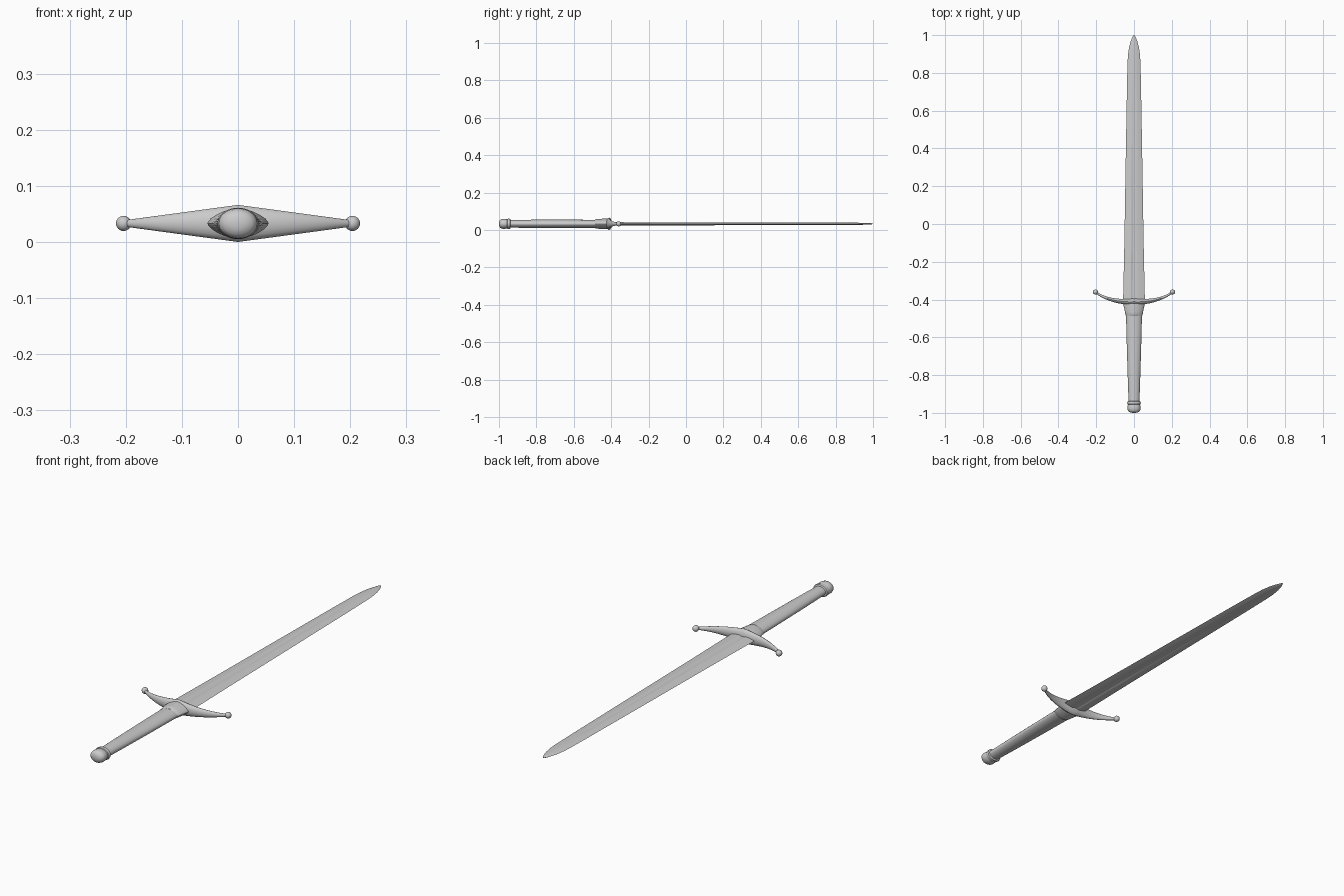
import bpy, bmesh, math

if "Cube" in bpy.data.objects:
    bpy.data.objects.remove(bpy.data.objects["Cube"])

CZ = 0.033  # height of the sword's long axis


def loft(name, rings, angle=35):
    """Skin a list of equal-length point rings and cap both ends."""
    bm = bmesh.new()
    vs = [[bm.verts.new(p) for p in r] for r in rings]
    n = len(rings[0])
    for a, b in zip(vs, vs[1:]):
        for i in range(n):
            j = (i + 1) % n
            bm.faces.new((a[i], a[j], b[j], b[i]))
    bm.faces.new(vs[0])
    bm.faces.new(vs[-1])
    bmesh.ops.remove_doubles(bm, verts=bm.verts, dist=1e-6)
    bmesh.ops.recalc_face_normals(bm, faces=bm.faces)
    me = bpy.data.meshes.new(name)
    bm.to_mesh(me)
    bm.free()
    ob = bpy.data.objects.new(name, me)
    bpy.context.collection.objects.link(ob)
    smooth(ob, angle)
    return ob


def smooth(ob, angle=35):
    bpy.ops.object.select_all(action='DESELECT')
    ob.select_set(True)
    bpy.context.view_layer.objects.active = ob
    bpy.ops.object.shade_smooth_by_angle(angle=math.radians(angle))


def oval(n=32, p=1.0):
    """Unit oval; p above 1 gives more pointed sides."""
    f = lambda c: math.copysign(abs(c) ** p, c)
    return [(f(math.cos(t)), f(math.sin(t)))
            for t in (2 * math.pi * i / n for i in range(n))]


def along_y(name, profile, shape, angle=35):
    return loft(name, [[(rx * u, y, CZ + rz * v) for u, v in shape]
                       for y, rx, rz in profile], angle)


# blade: bevelled edges with a shallow central fuller that fades out
def blade_ring(y, w, t, fuller):
    q = [(1, 0), (0.5, 0.85), (0.28, 1), (0.12, fuller)]
    top = q + [(-u, v) for u, v in reversed(q)]
    ring = top + [(u, -v) for u, v in reversed(top[1:-1])]
    return [(w * u, y, CZ + t * v) for u, v in ring]


blade = [(-0.425, 0.058, 0.0085, 0.6), (-0.1, 0.051, 0.008, 0.6),
         (0.3, 0.0445, 0.0075, 0.65), (0.68, 0.038, 0.007, 0.75),
         (0.76, 0.0365, 0.007, 1.05), (0.86, 0.034, 0.0065, 1.05),
         (0.9, 0.0315, 0.006, 1.05), (0.94, 0.025, 0.005, 1.05),
         (0.97, 0.0165, 0.004, 1.05), (0.99, 0.008, 0.003, 1.05),
         (1.0, 0.001, 0.001, 1.05)]
loft("blade", [blade_ring(*b) for b in blade], 20)

# crossguard: flared at the centre, sweeping towards the blade at the tips
half = []
for i in range(17):
    s = i / 16
    x = 0.2 * s
    y = -0.412 + 0.048 * s ** 2.7
    half.append((x, y, 0.013 * (1 - s) ** 1.3 + 0.0055, 0.033 - 0.027 * s))
half[0] = (0, -0.411, 0.0155, 0.033)
guard = [(-x, y, a, b) for x, y, a, b in reversed(half[1:])] + half
rings = []
for x, y, ry, rz in guard:
    s = abs(x) / 0.2
    sl = math.copysign(0.048 * 2.7 * s ** 1.7 / 0.2, x)
    l = math.hypot(1, sl)
    rings.append([(x - ry * u * sl / l, y + ry * u / l, CZ + rz * v)
                  for u, v in oval(16, 1.05)])
loft("crossguard", rings, 40)

# round finials on the guard tips
for side, label in ((-1, "left"), (1, "right")):
    bpy.ops.mesh.primitive_uv_sphere_add(segments=24, ring_count=12, radius=0.0135,
                                         location=(side * 0.204, -0.36, CZ))
    ob = bpy.context.object
    ob.name = "guard_finial_" + label
    smooth(ob)

# collar between guard and grip, with pointed sides
along_y("collar", [(-0.486, 0.043, 0.023), (-0.482, 0.0455, 0.0255),
                   (-0.465, 0.048, 0.0265), (-0.435, 0.0545, 0.0275),
                   (-0.42, 0.0545, 0.0275)], oval(32, 1.3))

# grip, tapering to the pommel
along_y("grip", [(-0.95, 0.0285, 0.0205), (-0.8, 0.0335, 0.022),
                 (-0.65, 0.038, 0.022), (-0.47, 0.0425, 0.0215)], oval(32, 1.1))

# raised ring above the pommel
along_y("pommel_ring", [(-0.957, 0.030, 0.023), (-0.954, 0.0345, 0.0265),
                        (-0.947, 0.0365, 0.028), (-0.940, 0.0345, 0.0265),
                        (-0.937, 0.028, 0.021)], oval(32))

# domed pommel
along_y("pommel", [(-1.0, 0.004, 0.003), (-0.999, 0.014, 0.011),
                   (-0.995, 0.025, 0.02), (-0.988, 0.032, 0.025),
                   (-0.978, 0.0345, 0.027), (-0.965, 0.034, 0.0265),
                   (-0.952, 0.030, 0.023)], oval(32), 60)
